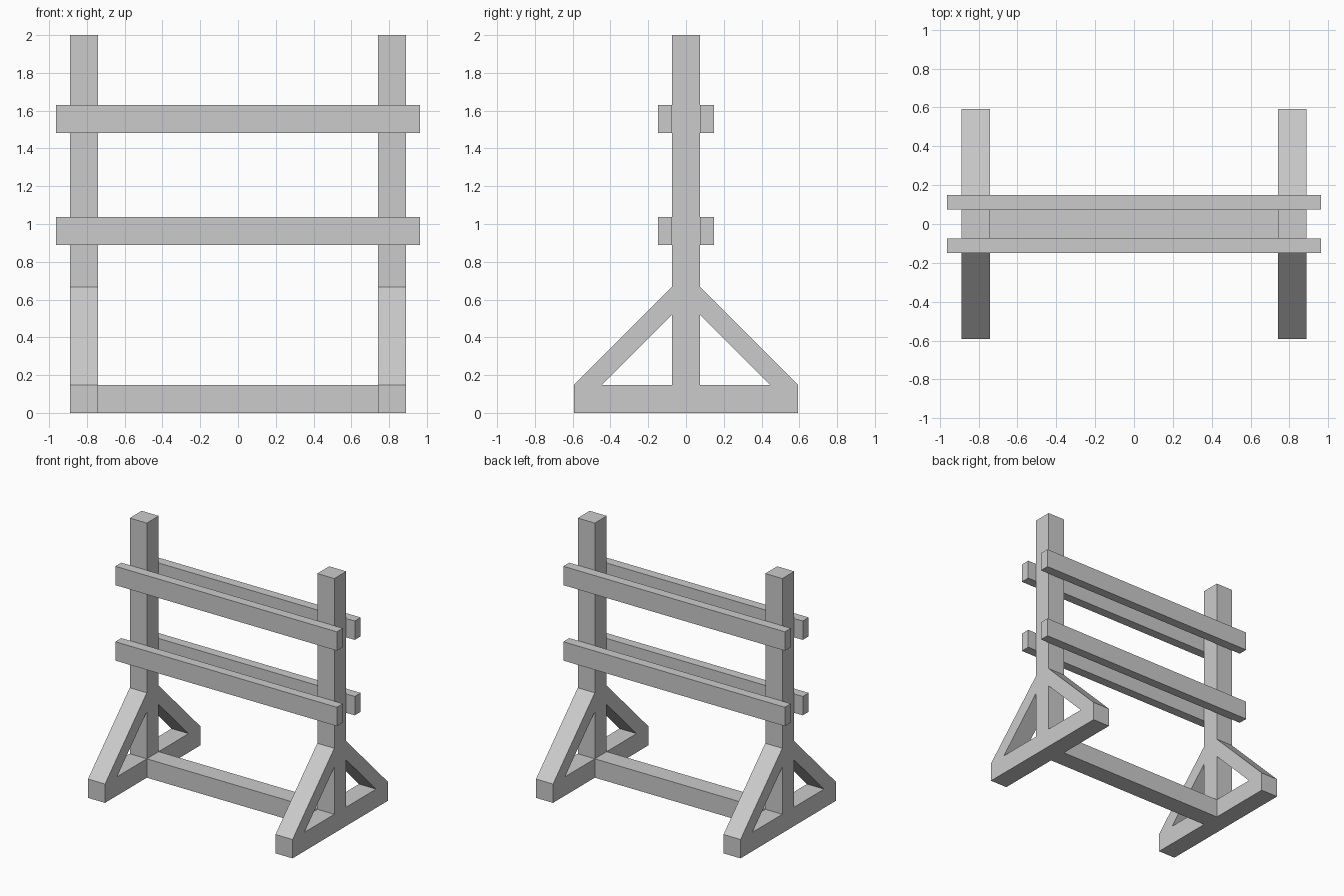
import bpy

if "Cube" in bpy.data.objects:
    bpy.data.objects.remove(bpy.data.objects["Cube"])

U = 2 / 27  # grid module: half the beam thickness


def prism(name, profile, x0, x1):
    """Extrude a (y, z) profile, in modules, from x0 to x1."""
    n = len(profile)
    verts = [(x * U, y * U, z * U) for x in (x0, x1) for y, z in profile]
    faces = [tuple(range(n))[::-1], tuple(range(n, 2 * n))]
    faces += [(i, (i + 1) % n, n + (i + 1) % n, n + i) for i in range(n)]
    # keep normals outward whichever way the profile winds
    area = sum(profile[i][0] * profile[(i + 1) % n][1]
               - profile[(i + 1) % n][0] * profile[i][1] for i in range(n))
    if area < 0:
        faces = [f[::-1] for f in faces]
    mesh = bpy.data.meshes.new(name)
    mesh.from_pydata(verts, [], faces)
    obj = bpy.data.objects.new(name, mesh)
    bpy.context.collection.objects.link(obj)
    return obj


def beam(name, x0, x1, y0, y1, z0, z1):
    return prism(name, [(y0, z0), (y1, z0), (y1, z1), (y0, z1)], x0, x1)


# End frames: foot, post and two diagonal braces
for side, x0 in (("left", -12), ("right", 10)):
    x1 = x0 + 2
    beam(f"{side}_foot", x0, x1, -8, 8, 0, 2)
    beam(f"{side}_post", x0, x1, -1, 1, 2, 27)
    for end, s in (("front", -1), ("back", 1)):
        prism(f"{side}_{end}_brace",
              [(8 * s, 2), (s, 9), (s, 7), (6 * s, 2)], x0, x1)

# Ground crossbar between the feet
beam("crossbar", -10, 10, -1, 1, 0, 2)

# Paired rails on both faces of the posts
for level, z in (("lower", 12), ("upper", 20)):
    beam(f"{level}_front_rail", -13, 13, -2, -1, z, z + 2)
    beam(f"{level}_back_rail", -13, 13, 1, 2, z, z + 2)
